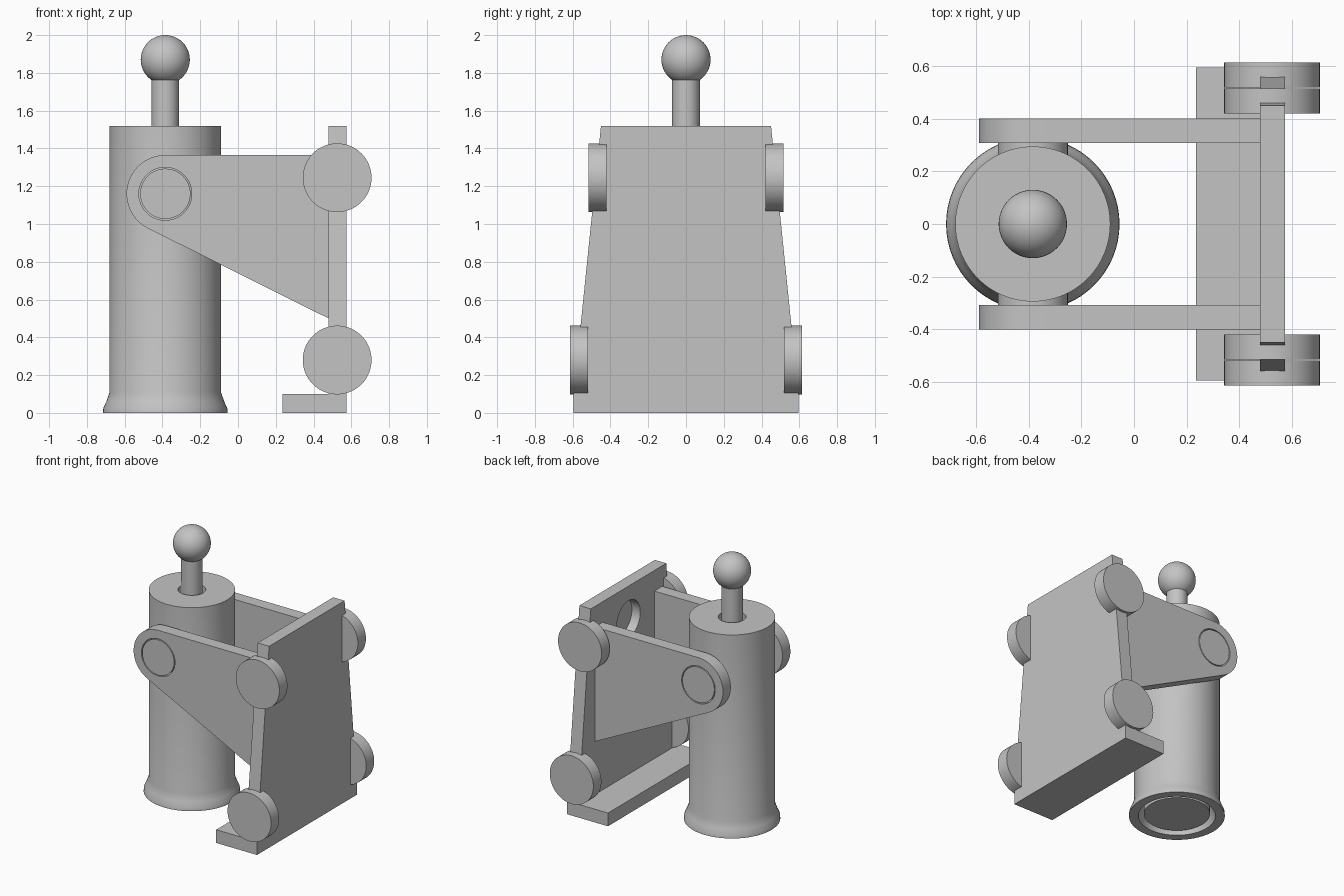
import bpy
import bmesh
from math import cos, sin, pi, radians, asin, atan2, hypot
from mathutils import Matrix

if "Cube" in bpy.data.objects:
    bpy.data.objects.remove(bpy.data.objects["Cube"])

GREY = (0.55, 0.55, 0.55, 1)
metal = bpy.data.materials.new("plain grey")
metal.use_nodes = True
metal.diffuse_color = GREY
metal.node_tree.nodes["Principled BSDF"].inputs["Base Color"].default_value = GREY

AXIS_X = -0.385      # cylinder axis
PIVOT_Z = 1.16       # trunnion height
PLATE_X = (0.48, 0.575)
SIDES = 64


def finish(name, bm):
    bmesh.ops.recalc_face_normals(bm, faces=bm.faces)
    mesh = bpy.data.meshes.new(name)
    bm.to_mesh(mesh)
    bm.free()
    ob = bpy.data.objects.new(name, mesh)
    bpy.context.collection.objects.link(ob)
    mesh.materials.append(metal)
    return ob


def select(ob):
    bpy.ops.object.select_all(action='DESELECT')
    ob.select_set(True)
    bpy.context.view_layer.objects.active = ob


def smooth(ob):
    select(ob)
    bpy.ops.object.shade_smooth_by_angle(angle=radians(35))
    return ob


def prism(name, points, move):
    """Extrude a closed outline of 3D points along a vector."""
    bm = bmesh.new()
    face = bm.faces.new([bm.verts.new(p) for p in points])
    new = bmesh.ops.extrude_face_region(bm, geom=[face], use_keep_orig=True)["geom"]
    bmesh.ops.translate(bm, vec=move, verts=[v for v in new if isinstance(v, bmesh.types.BMVert)])
    return finish(name, bm)


def disc(name, centre, radius, length, axis):
    """Cylinder centred on a point, along axis X, Y or Z."""
    turn = {'X': Matrix.Rotation(pi / 2, 4, 'Y'), 'Y': Matrix.Rotation(pi / 2, 4, 'X'),
            'Z': Matrix.Identity(4)}[axis]
    bm = bmesh.new()
    bmesh.ops.create_cone(bm, cap_ends=True, segments=SIDES, radius1=radius, radius2=radius,
                          depth=length, matrix=Matrix.Translation(centre) @ turn)
    return smooth(finish(name, bm))


def cut(ob, cutter):
    cutter.hide_render = True
    mod = ob.modifiers.new("cut", 'BOOLEAN')
    mod.operation = 'DIFFERENCE'
    mod.solver = 'EXACT'
    mod.object = cutter
    select(ob)
    bpy.ops.object.modifier_apply(modifier=mod.name)
    bpy.data.objects.remove(cutter)


# Hollow cylinder with flared foot and a hole in its lid
profile = [(0.265, 0), (0.262, 0.025), (0.245, 0.06), (0.23, 0.11), (0.23, 1.44), (0.095, 1.44),
           (0.095, 1.52), (0.295, 1.52), (0.295, 0.11), (0.312, 0.06), (0.328, 0.025), (0.33, 0)]
bm = bmesh.new()
ring = [bm.verts.new((AXIS_X + r, 0, z)) for r, z in profile]
edges = [bm.edges.new((a, b)) for a, b in zip(ring, ring[1:] + ring[:1])]
bmesh.ops.spin(bm, geom=ring + edges, cent=(AXIS_X, 0, 0), axis=(0, 0, 1),
               angle=2 * pi, steps=SIDES, use_merge=True)
bmesh.ops.remove_doubles(bm, verts=bm.verts, dist=0.0001)
smooth(finish("cylinder_body", bm))

# Piston, rod and ball end
disc("piston", (AXIS_X, 0, 0.115), 0.227, 0.2, 'Z')
disc("piston_rod", (AXIS_X, 0, 1.0), 0.073, 1.6, 'Z')
bm = bmesh.new()
bmesh.ops.create_uvsphere(bm, u_segments=48, v_segments=24, radius=0.13,
                          matrix=Matrix.Translation((AXIS_X, 0, 1.87)))
smooth(finish("rod_ball", bm))

# Back plate with a blind round pocket on its inner side
half = [(0.595, 0), (0.595, 0.1), (0.45, 1.52)]
outline = half + [(-y, z) for y, z in reversed(half)]
plate = prism("support_plate", [(PLATE_X[0], y, z) for y, z in outline],
              (PLATE_X[1] - PLATE_X[0], 0, 0))
cut(plate, disc("pocket_cutter", (PLATE_X[0], 0, 1.27), 0.14, 0.14, 'X'))
prism("foot_plate", [(0.235, y, z) for y, z in ((-0.595, 0), (0.595, 0), (0.595, 0.1), (-0.595, 0.1))],
      (PLATE_X[0] - 0.235, 0, 0))

# Arm outline: rounded pivot end, flat top, lower edge tangent to the round
R = 0.205
corner = (PLATE_X[0], 0.5)
dx, dz = corner[0] - AXIS_X, corner[1] - PIVOT_Z
end = atan2(dz, dx) - (pi / 2 - asin(R / hypot(dx, dz))) + 2 * pi
arc = [pi / 2 + (end - pi / 2) * i / 32 for i in range(33)]
arm = [(AXIS_X + R * cos(a), PIVOT_Z + R * sin(a)) for a in arc]
arm += [corner, (PLATE_X[0], PIVOT_Z + R)]

for side, label in ((-1, "right"), (1, "left")):
    # Arm with its pivot hole and trunnion pin
    ob = prism(label + "_arm", [(x, side * 0.308, z) for x, z in arm], (0, side * 0.094, 0))
    cut(ob, disc("hole_cutter", (AXIS_X, side * 0.355, PIVOT_Z), 0.14, 0.3, 'Y'))
    smooth(ob)
    disc(label + "_trunnion", (AXIS_X, side * 0.326, PIVOT_Z), 0.133, 0.152, 'Y')
    # Round bosses on the plate edges
    disc(label + "_upper_boss", (0.525, side * 0.468, 1.245), 0.182, 0.096, 'Y')
    disc(label + "_lower_boss", (0.525, side * 0.567, 0.28), 0.182, 0.096, 'Y')
